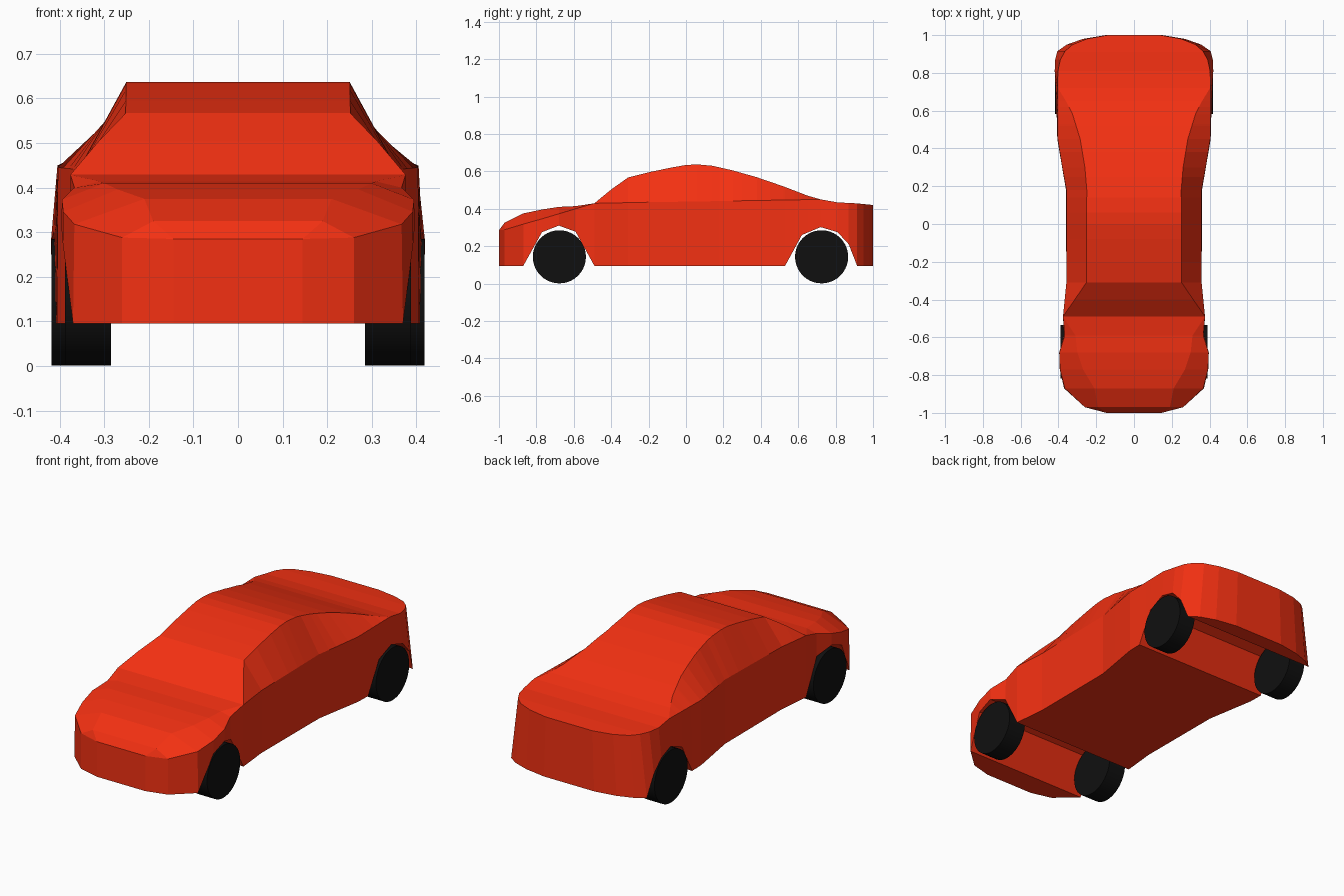
import bpy, bmesh, math

if "Cube" in bpy.data.objects:
    bpy.data.objects.remove(bpy.data.objects["Cube"])


def material(name, colour):
    m = bpy.data.materials.new(name)
    m.diffuse_color = colour
    m.use_nodes = True
    m.node_tree.nodes["Principled BSDF"].inputs["Base Color"].default_value = m.diffuse_color
    return m


def along(profile, y):
    """Piecewise-linear value of a (y, value) profile."""
    if y <= profile[0][0]:
        return profile[0][1]
    for (y0, v0), (y1, v1) in zip(profile, profile[1:]):
        if y <= y1:
            return v0 + (v1 - v0) * (y - y0) / (y1 - y0)
    return profile[-1][1]


red = material("red_paint", (0.9, 0.03, 0.006, 1))
black = material("black_rubber", (0.005, 0.005, 0.005, 1))

# Side-view heights: centre line, shoulder line and underside with wheel arches
top_z = [(-1, .286), (-.97, .325), (-.87, .375), (-.77, .396), (-.68, .41), (-.59, .414),
         (-.49, .43), (-.40, .503), (-.31, .567), (-.20, .595), (-.08, .62), (0, .634),
         (.06, .637), (.14, .63), (.25, .605), (.38, .568), (.52, .52), (.65, .47),
         (.72, .45), (.81, .434), (.91, .429), (1, .42)]
belt_z = [(-1, .285), (-.97, .288), (-.87, .318), (-.77, .346), (-.68, .373), (-.59, .40),
          (-.49, .429), (-.2, .435), (.25, .442), (.72, .45), (.81, .434), (.91, .429), (1, .42)]
base_z = [(-.87, .095), (-.77, .275), (-.68, .31), (-.59, .277), (-.49, .095),
          (.53, .095), (.62, .26), (.72, .302), (.81, .275), (.87, .21), (.915, .095)]

# Plan-view half widths: roof and hood edge, shoulder, lower edge
top_w = [(-1, .145), (-.97, .19), (-.87, .21), (-.77, .27), (-.68, .30), (-.59, .31),
         (-.49, .375), (-.31, .252), (.18, .25), (.30, .26), (.45, .285), (.58, .325),
         (.65, .36), (.72, .403), (.81, .403), (.87, .39), (.915, .365), (.95, .325),
         (.98, .25), (1, .14)]
belt_w = [(-1, .145), (-.97, .26), (-.87, .367), (-.77, .392), (-.68, .395), (-.59, .367),
          (-.49, .376), (-.31, .358), (.18, .358), (.30, .38), (.45, .404), (.72, .405),
          (.81, .403), (.87, .39), (.915, .365), (.95, .325), (.98, .25), (1, .14)]
base_w = [(-1, .145), (-.97, .26), (-.87, .37), (-.77, .393), (-.68, .396), (-.59, .37),
          (-.49, .376), (-.31, .358), (.18, .36), (.45, .406), (.72, .413), (.81, .42),
          (.87, .417), (.915, .406), (.95, .355), (.98, .27), (1, .15)]

# Car body: loft of six-point sections
stations = sorted({p[0] for prof in (top_z, belt_z, base_z, top_w, belt_w, base_w) for p in prof})
bm = bmesh.new()
rings = []
for y in stations:
    half = [(along(base_w, y), along(base_z, y)),
            (along(belt_w, y), along(belt_z, y)),
            (along(top_w, y), along(top_z, y))]
    pts = half + [(-x, z) for x, z in reversed(half)]
    rings.append([bm.verts.new((x, y, z)) for x, z in pts])
for a, b in zip(rings, rings[1:]):
    for i in range(6):
        j = (i + 1) % 6
        bm.faces.new((a[i], a[j], b[j], b[i]))
bm.faces.new(rings[0])
bm.faces.new(rings[-1])
bmesh.ops.remove_doubles(bm, verts=bm.verts, dist=0.0015)
bmesh.ops.recalc_face_normals(bm, faces=bm.faces)
mesh = bpy.data.meshes.new("car_body")
bm.to_mesh(mesh)
bm.free()
mesh.materials.append(red)
body = bpy.data.objects.new("car_body", mesh)
bpy.context.collection.objects.link(body)

# Wheels: rear pair sits wider than the front pair
for axle, y, inner, outer in (("front", -.677, .285, .388), ("rear", .725, .32, .418)):
    for side, s in (("right", 1), ("left", -1)):
        bpy.ops.mesh.primitive_cylinder_add(
            vertices=40, radius=.142, depth=outer - inner,
            location=(s * (inner + outer) / 2, y, .143),
            rotation=(0, math.pi / 2, 0))
        wheel = bpy.context.object
        wheel.name = f"{axle}_{side}_wheel"
        wheel.data.materials.append(black)
        bpy.ops.object.shade_smooth_by_angle(angle=math.radians(30))
